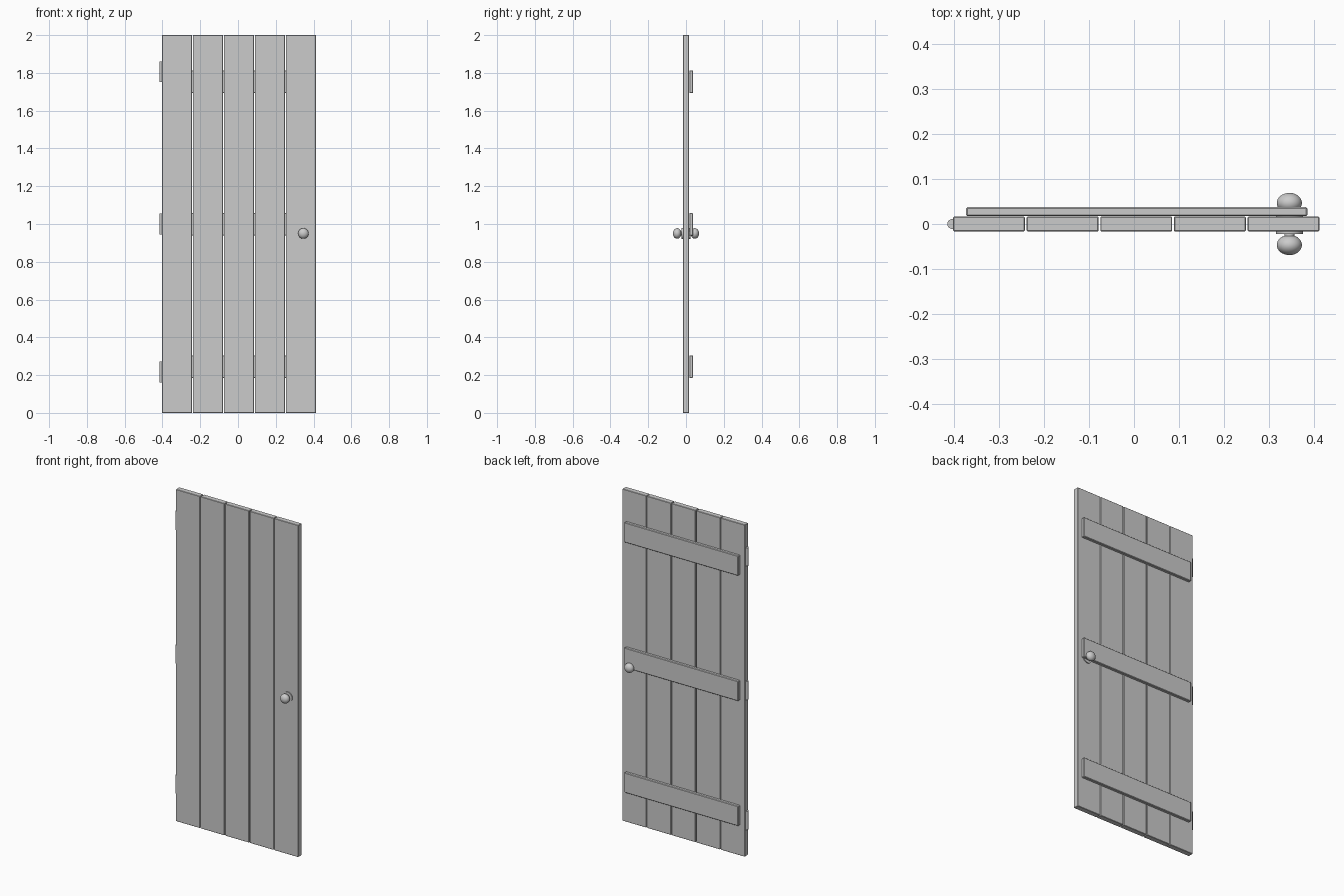
import bpy
from math import pi

if "Cube" in bpy.data.objects:
    bpy.data.objects.remove(bpy.data.objects["Cube"])

HALF = 0.0165   # half thickness of the planks


def box(name, x, y, z, bevel):
    """Bevelled box from (min, max) ranges."""
    bpy.ops.mesh.primitive_cube_add(size=1, location=[sum(r) / 2 for r in (x, y, z)])
    o = bpy.context.object
    o.name = name
    o.scale = [r[1] - r[0] for r in (x, y, z)]
    bpy.ops.object.transform_apply(location=False, rotation=False, scale=True)
    m = o.modifiers.new("bevel", 'BEVEL')
    m.width = bevel
    m.segments = 1
    return o


def cylinder(name, r, depth, loc, rot=(0, 0, 0)):
    bpy.ops.mesh.primitive_cylinder_add(vertices=32, radius=r, depth=depth,
                                        location=loc, rotation=rot)
    o = bpy.context.object
    o.name = name
    bpy.ops.object.shade_smooth_by_angle()
    return o


# Vertical planks with narrow gaps
for i in range(5):
    x = -0.403 + i * 0.164
    box(f"plank_{i + 1}", (x, x + 0.16), (-HALF, HALF), (0, 2), 0.002)

# Horizontal battens on the back
for n, z in (("lower", 0.245), ("middle", 0.998), ("upper", 1.753)):
    box(f"batten_{n}", (-0.374, 0.386), (HALF + 0.001, 0.0375), (z - 0.06, z + 0.06), 0.003)

# Hinge barrels on the left edge
for n, z in (("lower", 0.217), ("middle", 1.0), ("upper", 1.806)):
    cylinder(f"hinge_{n}", 0.011, 0.11, (-0.4045, 0, z))

# Door knob on each face: rosette, stem and flattened ball
KX, KZ = 0.346, 0.95
for n, s in (("front", -1), ("back", 1)):
    cylinder(f"rosette_{n}", 0.030, 0.007, (KX, s * (HALF + 0.0025), KZ), (pi / 2, 0, 0))
    cylinder(f"knob_stem_{n}", 0.011, 0.025, (KX, s * 0.029, KZ), (pi / 2, 0, 0))
    bpy.ops.mesh.primitive_uv_sphere_add(segments=32, ring_count=16, radius=0.028,
                                         location=(KX, s * 0.0468, KZ), rotation=(pi / 2, 0, 0))
    ball = bpy.context.object
    ball.name = f"knob_{n}"
    ball.scale = (1, 1, 0.8)
    bpy.ops.object.shade_smooth()
